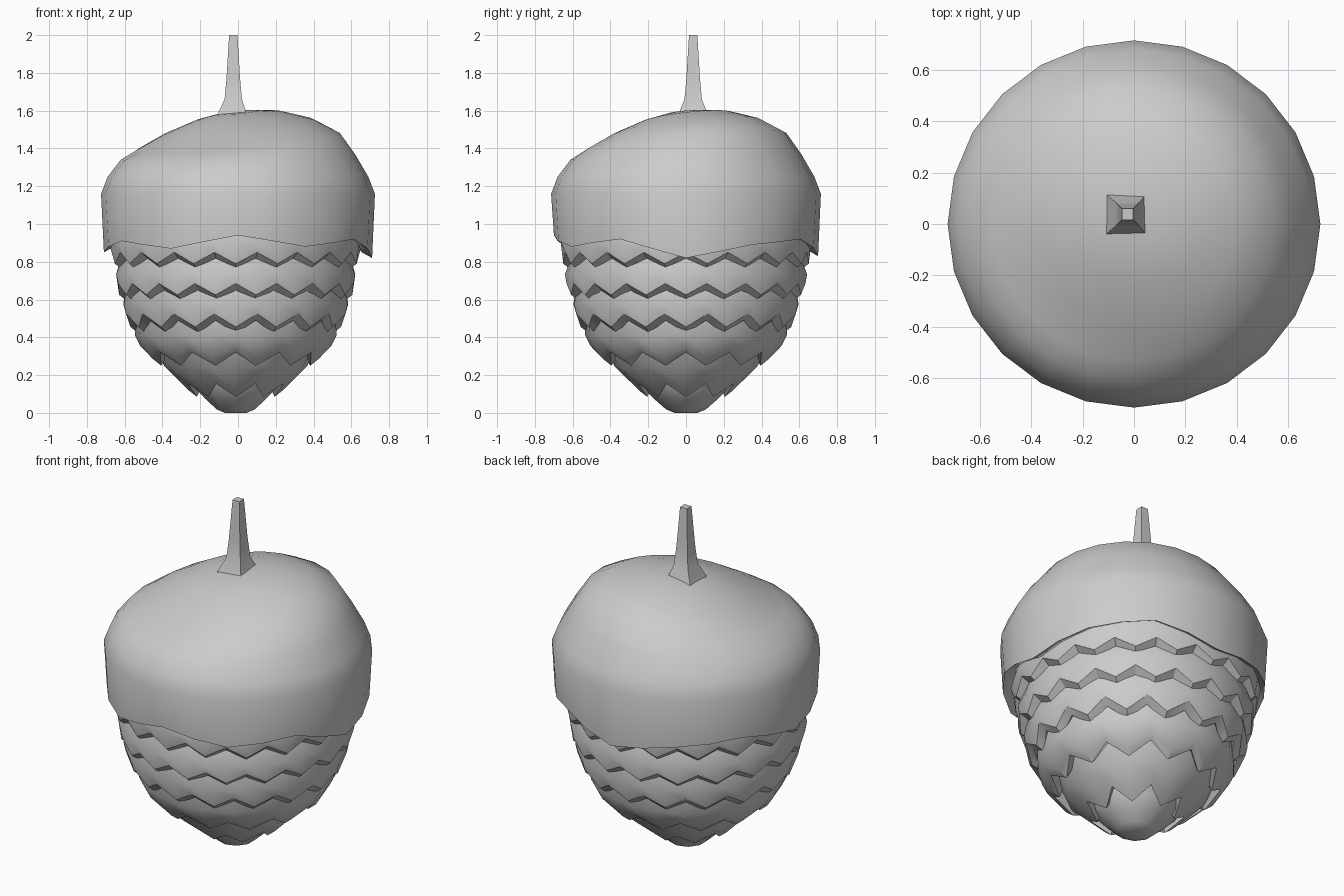
import bpy, bmesh
from math import sin, cos, pi, radians

if "Cube" in bpy.data.objects:
    bpy.data.objects.remove(bpy.data.objects["Cube"])


def skin(bm, rings):
    """Bridge successive closed rings of points with quads."""
    vs = [[bm.verts.new(p) for p in ring] for ring in rings]
    n = len(vs[0])
    for a, b in zip(vs, vs[1:]):
        for i in range(n):
            j = (i + 1) % n
            bm.faces.new((a[i], a[j], b[j], b[i]))
    return vs


def finish(bm, name, angle):
    bmesh.ops.recalc_face_normals(bm, faces=bm.faces)
    me = bpy.data.meshes.new(name)
    bm.to_mesh(me)
    bm.free()
    ob = bpy.data.objects.new(name, me)
    bpy.context.collection.objects.link(ob)
    bpy.ops.object.select_all(action='DESELECT')
    ob.select_set(True)
    bpy.context.view_layer.objects.active = ob
    bpy.ops.object.shade_smooth_by_angle(angle=radians(angle))
    return ob


# Cap: lopsided dome with a wavy thick rim
N = 24
rim = [.82, .89, .92, .83, .88, .91, .85, .91, .87, .94, .88, .92]


def rim_z(i):
    return (rim[i // 2 % 12] + rim[(i + 1) // 2 % 12]) / 2


def cap_ring(r, z, tilt=0.0, follow=False):
    out = []
    for i in range(N):
        a = 2 * pi * i / N
        h = rim_z(i) + z if follow else z + tilt * cos(a - pi / 4)
        out.append((r * cos(a), r * sin(a) * .985, h))
    return out


bm = bmesh.new()
vs = skin(bm, [
    cap_ring(.60, 1.05),
    cap_ring(.655, .03, follow=True),
    cap_ring(.71, 0, follow=True),
    cap_ring(.725, 1.16),
    cap_ring(.69, 1.25),
    cap_ring(.62, 1.355, .02),
    cap_ring(.54, 1.435, .065),
    cap_ring(.40, 1.51, .06),
    cap_ring(.24, 1.565, .038),
    cap_ring(.10, 1.592, .012)])
bm.faces.new(vs[-1])
bm.faces.new(vs[0])
finish(bm, "cap", 50)

# Scales: overlapping rows with zigzag lower lips
# (teeth, lip z, lip radius, top z, top radius, zigzag half height)
rows = [
    (18, .82, .65, 1.0, .64, .03),
    (18, .655, .625, .83, .605, .03),
    (16, .49, .575, .68, .58, .035),
    (12, .32, .48, .52, .535, .035),
    (8, .155, .285, .36, .435, .035),
]


def zig_ring(teeth, r, z, amp, phase, flare=0.0):
    n = teeth * 2
    out = []
    for i in range(n):
        a = 2 * pi * (i + phase) / n - pi / 2
        s = 1 if i % 2 else -1
        rr = r + s * flare
        out.append((rr * cos(a) - .012, rr * sin(a), z + s * amp))
    return out


bm = bmesh.new()
for k, (t, z, r, zt, rt, amp) in enumerate(rows):
    ph = k % 2
    mid_z = z * .55 + zt * .45
    mid_r = (r + rt) / 2 + .022
    vs = skin(bm, [
        zig_ring(t, rt, zt, 0, ph),
        zig_ring(t, mid_r, mid_z, 0, ph, .004),
        zig_ring(t, r, z, amp, ph, amp * .25 * k),
        zig_ring(t, r - .045, z - .035, amp, ph, amp * .25 * k),
        zig_ring(t, r - .12, z + .06, 0, ph)])
    bm.faces.new(vs[-1])
    bm.faces.new(vs[0])

# Blunt tip below the last row
vs = skin(bm, [zig_ring(5, r, z, 0, 0) for r, z in
               ((.26, .21), (.225, .13), (.17, .075), (.105, .018), (.06, .0))])
bm.faces.new(vs[-1])
bm.faces.new(vs[0])
finish(bm, "scales", 28)

# Stem: tapering square stalk flaring at the base
bm = bmesh.new()
rings = []
for h, z in ((.085, 1.55), (.072, 1.595), (.046, 1.66), (.036, 1.77), (.022, 2.0)):
    cx = -.025 - (.005 if z < 1.62 else 0)
    rings.append([(cx + sx * h, .038 + sy * h, z)
                  for sx, sy in ((-1, -1), (1, -1), (1, 1), (-1, 1))])
vs = skin(bm, rings)
bm.faces.new(vs[-1])
bm.faces.new(vs[0])
finish(bm, "stem", 40)
